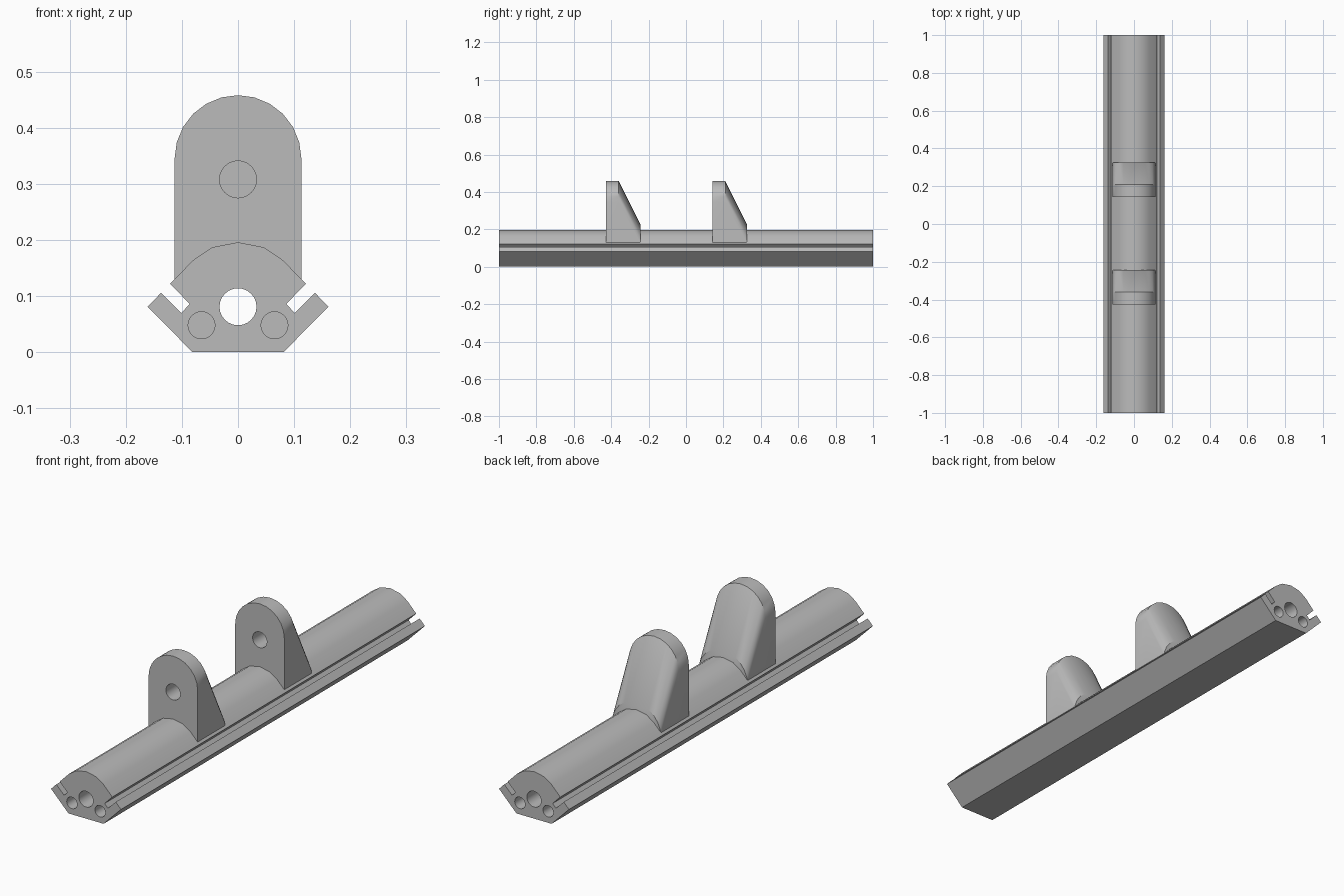
import bpy, bmesh, math
from mathutils import Matrix

if "Cube" in bpy.data.objects:
    bpy.data.objects.remove(bpy.data.objects["Cube"], do_unlink=True)

grey = bpy.data.materials.new("plain_grey")
grey.use_nodes = True
colour = (0.5, 0.5, 0.5, 1)
grey.diffuse_color = colour
grey.node_tree.nodes["Principled BSDF"].inputs["Base Color"].default_value = colour


def loft(name, rings):
    """Skin a closed solid through rings of equal point count."""
    bm = bmesh.new()
    loops = [[bm.verts.new(p) for p in ring] for ring in rings]
    n = len(loops[0])
    for a, b in zip(loops, loops[1:]):
        for i in range(n):
            j = (i + 1) % n
            bm.faces.new((a[i], a[j], b[j], b[i]))
    bm.faces.new(loops[0])
    bm.faces.new(loops[-1])
    bmesh.ops.recalc_face_normals(bm, faces=bm.faces)
    mesh = bpy.data.meshes.new(name)
    bm.to_mesh(mesh)
    bm.free()
    obj = bpy.data.objects.new(name, mesh)
    bpy.context.collection.objects.link(obj)
    mesh.materials.append(grey)
    return obj


def drill(obj, x, z, radius, y0, y1):
    """Cut a round hole along y between y0 and y1."""
    circle = [(x + radius * math.cos(math.tau * i / 24),
               z + radius * math.sin(math.tau * i / 24)) for i in range(24)]
    cutter = loft("hole_cutter", [[(u, y, w) for u, w in circle] for y in (y0, y1)])
    cutter.hide_render = True
    mod = obj.modifiers.new("hole", 'BOOLEAN')
    mod.operation, mod.solver, mod.object = 'DIFFERENCE', 'EXACT', cutter
    bpy.context.view_layer.objects.active = obj
    bpy.ops.object.modifier_apply(modifier=mod.name)
    bpy.data.objects.remove(cutter, do_unlink=True)


def finish(obj):
    bpy.ops.object.select_all(action='DESELECT')
    obj.select_set(True)
    bpy.context.view_layer.objects.active = obj
    bpy.ops.object.shade_smooth_by_angle(angle=math.radians(30))


# Rail: mirrored half profile with a slot on each flank and a rounded crown
half = [(0.081, 0), (0.161, 0.081), (0.137, 0.106), (0.101, 0.07),
        (0.086, 0.086), (0.121, 0.122), (0.08, 0.164), (0.046, 0.187)]
profile = half + [(0, 0.196)] + [(-x, z) for x, z in reversed(half)]
rail = loft("rail", [[(x, y, z) for x, z in profile] for y in (-1, 1)])
drill(rail, 0, 0.081, 0.033, -1.1, 1.1)
for end in (-1, 1):
    for side in (-1, 1):
        drill(rail, side * 0.065, 0.048, 0.024, end * 1.1, end * 0.8)
finish(rail)

# Brackets: upright arch whose rear is the same arch slanting down to the rail
FOOT, SPRING, RADIUS = 0.12, 0.345, 0.113
arch = [(RADIUS * math.cos(math.pi * i / 12), SPRING + RADIUS * math.sin(math.pi * i / 12))
        for i in range(13)]


def bracket_ring(y, drop):
    ring = [(x, y, max(z - drop, FOOT + 0.002)) for x, z in arch]
    return [(RADIUS, y, FOOT)] + ring + [(-RADIUS, y, FOOT)]


for name, front in (("front_bracket", -0.427), ("rear_bracket", 0.143)):
    bracket = loft(name, [bracket_ring(front, 0), bracket_ring(front + 0.067, 0),
                          bracket_ring(front + 0.183, 0.232)])
    drill(bracket, 0, 0.308, 0.033, front - 0.1, front + 0.09)
    finish(bracket)
